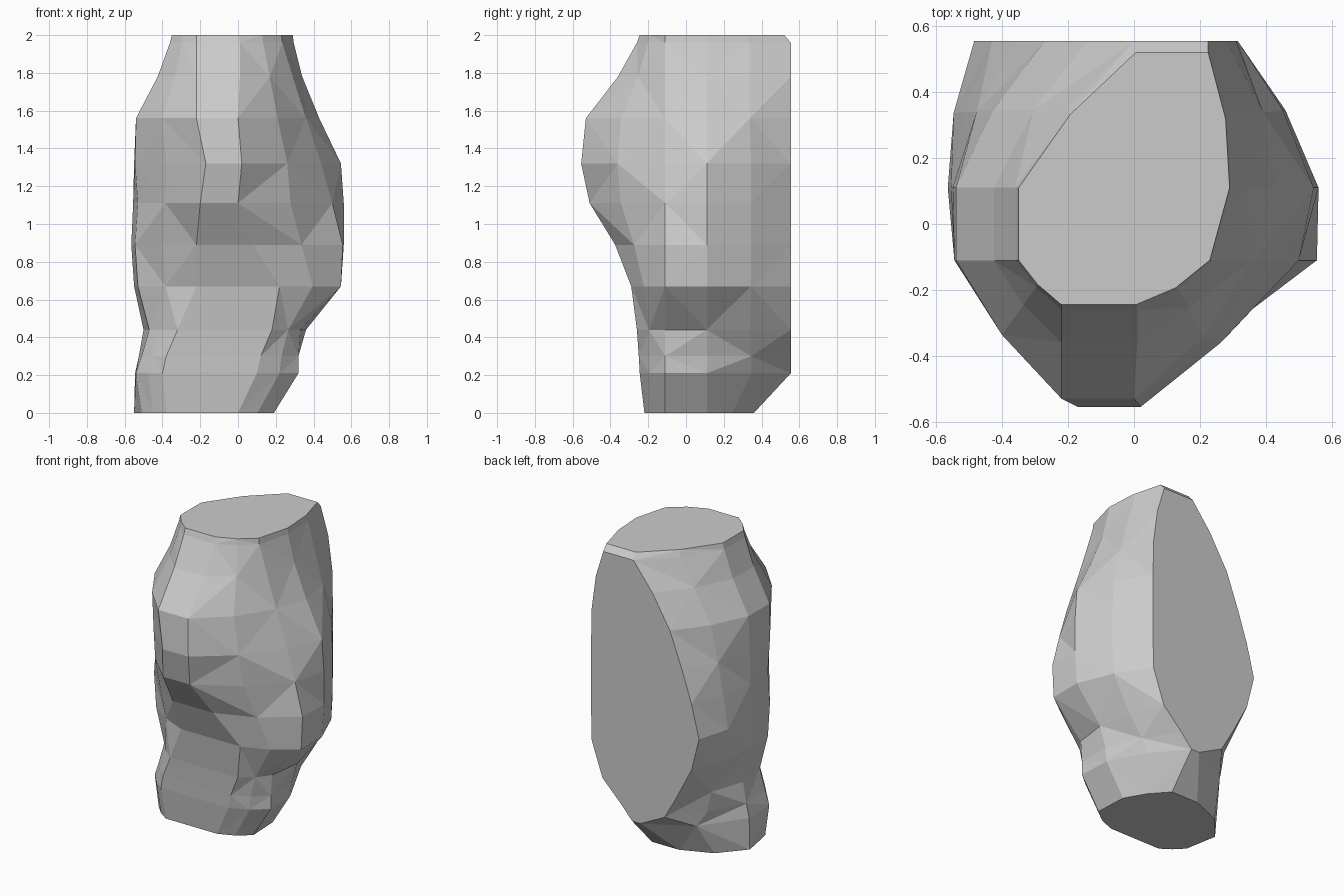
import bpy, bmesh
from mathutils import Vector

# Each level: z, left x (front, rear), right x (front, rear),
#             front y, front edge x1, x2, back y, back edge x1, x2
LEVELS = [
    (0.00, -0.51, -0.55, 0.19, 0.18, -0.22, -0.38, 0.00, 0.36, -0.20, 0.00),
    (0.21, -0.54, -0.545, 0.32, 0.31, -0.245, -0.40, 0.10, 0.555, -0.05, 0.01),
    (0.30, -0.51, -0.525, 0.32, 0.32, -0.25, -0.38, 0.12, 0.555, -0.23, 0.09),
    (0.44, -0.47, -0.50, 0.33, 0.36, -0.26, -0.32, 0.18, 0.555, -0.31, 0.23),
    (0.67, -0.53, -0.55, 0.545, 0.545, -0.29, -0.22, 0.22, 0.555, -0.43, 0.31),
    (0.89, -0.545, -0.565, 0.555, 0.56, -0.375, -0.22, 0.08, 0.555, -0.485, 0.315),
    (1.11, -0.53, -0.555, 0.50, 0.56, -0.51, -0.20, 0.00, 0.555, -0.43, 0.315),
    (1.32, -0.545, -0.55, 0.44, 0.545, -0.555, -0.17, 0.02, 0.555, -0.36, 0.315),
    (1.56, -0.54, -0.54, 0.36, 0.43, -0.53, -0.22, 0.00, 0.555, -0.27, 0.31),
    (1.78, -0.425, -0.425, 0.29, 0.34, -0.36, -0.22, 0.01, 0.555, -0.14, 0.28),
    (1.96, -0.36, -0.36, 0.235, 0.295, -0.26, -0.22, 0.01, 0.555, 0.00, 0.225),
    (2.00, -0.35, -0.35, 0.23, 0.29, -0.245, -0.22, 0.005, 0.52, 0.005, 0.225),
]


def bulge(a, b, amount):
    """Midpoint of a chord, pushed outward for a counter-clockwise outline."""
    d = b - a
    return (a + b) / 2 + Vector((d.y, -d.x)) * amount


def outline(level):
    z, l1, l2, r1, r2, front, f1, f2, back, b1, b2 = level
    corners = [Vector(p) for p in (
        (f1, front), (f2, front), (r1, -0.11), (r2, 0.11),
        (b2, back), (b1, back), (l2, 0.11), (l1, -0.11))]
    # Roundness of the front right, back right, back left, front left corners
    amounts = (0.07, 0.05, 0.12 if z < 0.25 else 0.05, 0.05)
    points = []
    for i, a in enumerate(corners):
        points.append(a)
        if i % 2:                      # rounded corner between the flat sides
            points.append(bulge(a, corners[(i + 1) % 8], amounts[i // 2]))
    return [(p.x, p.y, z) for p in points]


# Faceted carved body lofted through the levels
bm = bmesh.new()
rings = [[bm.verts.new(p) for p in outline(lv)] for lv in LEVELS]
n = len(rings[0])
for k, (low, high) in enumerate(zip(rings, rings[1:])):
    for i in range(n):
        j = (i + 1) % n
        if (i + k) % 2:
            bm.faces.new((low[i], low[j], high[j]))
            bm.faces.new((low[i], high[j], high[i]))
        else:
            bm.faces.new((low[i], low[j], high[i]))
            bm.faces.new((low[j], high[j], high[i]))
bm.faces.new(rings[0][::-1])
bm.faces.new(rings[-1])

# Merge the coplanar facets of the flat back into one clean face
bmesh.ops.dissolve_limit(bm, angle_limit=0.005, verts=bm.verts, edges=bm.edges)
bmesh.ops.recalc_face_normals(bm, faces=bm.faces)

mesh = bpy.data.meshes.new("faceted_body")
bm.to_mesh(mesh)
bm.free()
body = bpy.data.objects.new("faceted_body", mesh)
bpy.context.collection.objects.link(body)
